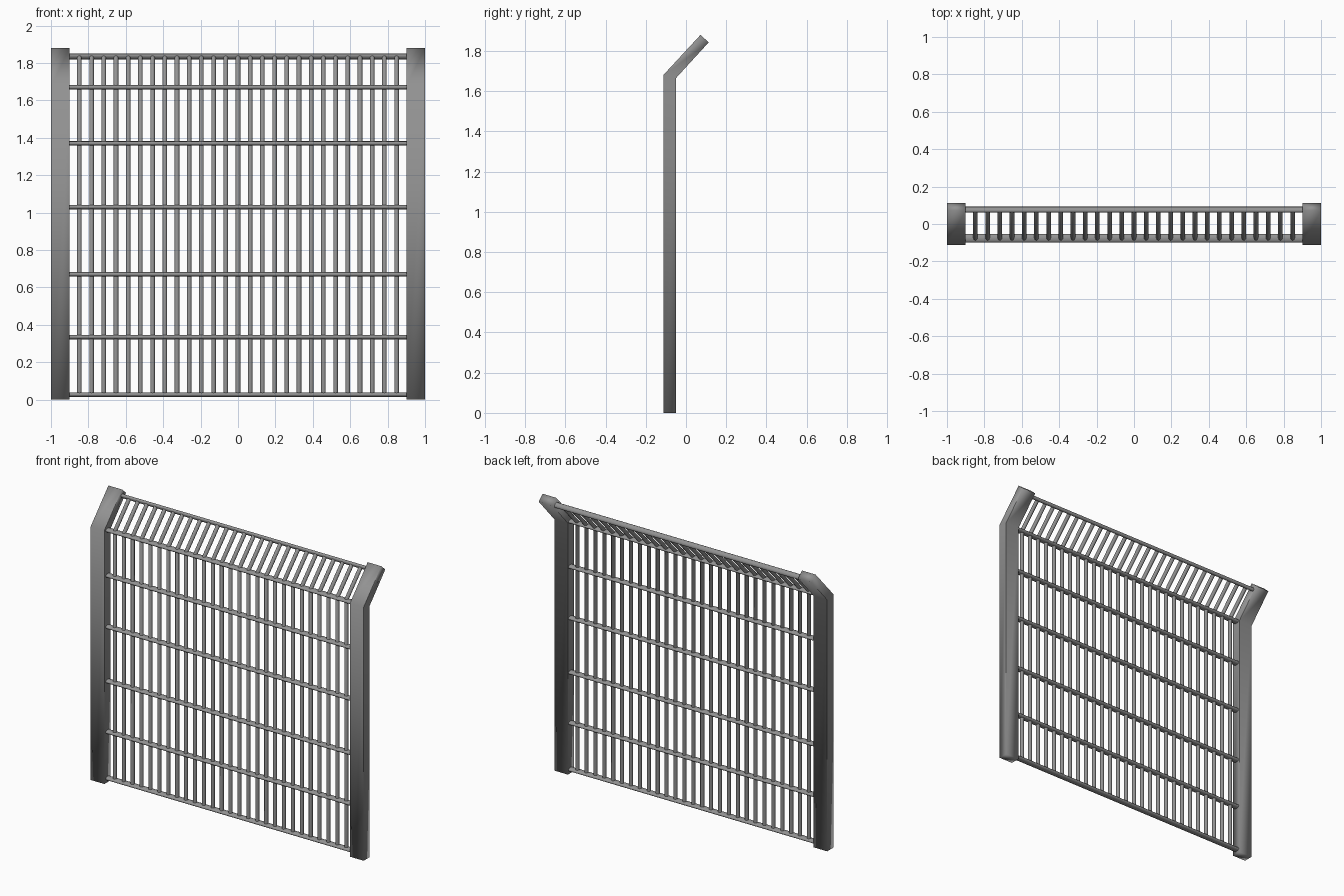
import bpy
import math
from mathutils import Vector

cube = bpy.data.objects.get("Cube")
if cube:
    bpy.data.objects.remove(cube, do_unlink=True)

steel = bpy.data.materials.new("grey steel")
steel.use_nodes = True
colour = (0.29, 0.29, 0.29, 1)
steel.diffuse_color = colour
steel.node_tree.nodes["Principled BSDF"].inputs["Base Color"].default_value = colour


def loft(name, rings, soft_long_edges):
    """Skin a row of equal rings and cap both ends."""
    n = len(rings[0])
    verts = [v for ring in rings for v in ring]
    faces = [[k * n + i, k * n + (i + 1) % n, (k + 1) * n + (i + 1) % n, (k + 1) * n + i]
             for k in range(len(rings) - 1) for i in range(n)]
    last = (len(rings) - 1) * n
    faces += [list(reversed(range(n))), [last + i for i in range(n)]]
    mesh = bpy.data.meshes.new(name)
    mesh.from_pydata(verts, [], faces)
    mesh.materials.append(steel)
    mesh.shade_smooth()
    # Posts keep crisp lengthwise edges; round rods keep crisp ends
    for e in mesh.edges:
        a, b = e.vertices
        along = a // n != b // n
        at_end = not along and a // n in (0, len(rings) - 1)
        e.use_edge_sharp = along if not soft_long_edges else at_end
    obj = bpy.data.objects.new(name, mesh)
    bpy.context.collection.objects.link(obj)
    return obj


def ellipse(centre, u, v, sides=12):
    turns = [math.tau * i / sides for i in range(sides)]
    return [centre + u * math.cos(t) + v * math.sin(t) for t in turns]


# Bent flat posts: front and back edge of each cross-section as (y, z)
sections = [((-0.113, 0), (-0.05, 0)),
            ((-0.113, 1.68), (-0.05, 1.665)),
            ((0.072, 1.88), (0.113, 1.843))]
for side, x0, x1 in (("right", -1, -0.9), ("left", 0.9, 1)):
    rings = [[(x0, *f), (x1, *f), (x1, *b), (x0, *b)] for f, b in sections]
    loft(side + "_post", rings, False)

# Upright bars that lean back at the top
BARS, SPAN, RADIUS = 27, 0.848, 0.0125
lean = math.radians(45)
for i in range(BARS):
    x = -SPAN + 2 * SPAN * i / (BARS - 1)
    path = [((-0.077, 0.02), 0), ((-0.077, 1.675), lean / 2), ((0.075, 1.835), lean)]
    rings = [ellipse(Vector((x, *p)), Vector((RADIUS, 0, 0)),
                     Vector((0, math.cos(a), -math.sin(a))) * RADIUS)
             for p, a in path]
    loft(f"upright_bar_{i + 1}", rings, True)


# Oval cross rails between the posts
def rail(name, y, z, half_depth, tilt=0):
    u = Vector((0, math.cos(tilt), -math.sin(tilt))) * half_depth
    v = Vector((0, math.sin(tilt), math.cos(tilt))) * 0.012
    loft(name, [ellipse(Vector((x, y, z)), u, v) for x in (-0.91, 0.91)], True)


for i, z in enumerate((0.027, 0.335, 0.67, 1.03, 1.37, 1.67)):
    rail(f"cross_rail_{i + 1}", -0.077, z, 0.023)
rail("top_rail", 0.077, 1.835, 0.018, lean)
